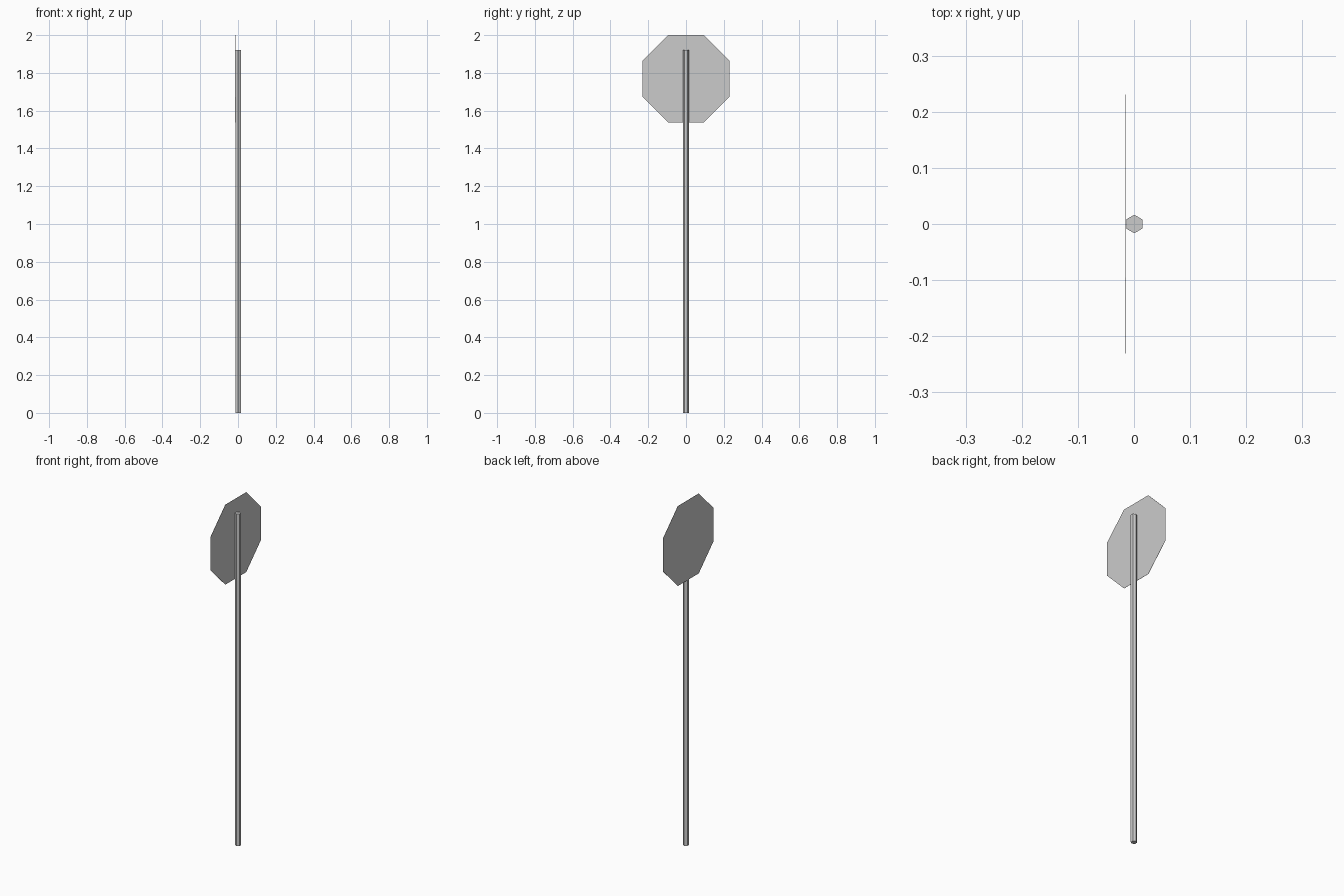
import bpy, math

if "Cube" in bpy.data.objects:
    bpy.data.objects.remove(bpy.data.objects["Cube"])


def prism(name, sides, radius, depth, location, rotation=(0, 0, 0), spin=0.0):
    """Flat-shaded n-sided prism; spin turns it about its own axis first."""
    bpy.ops.mesh.primitive_cylinder_add(vertices=sides, radius=radius, depth=depth)
    ob = bpy.context.object
    ob.name = name
    ob.rotation_euler = (0, 0, spin)
    bpy.ops.object.transform_apply(location=False, rotation=True, scale=False)
    ob.rotation_euler = rotation
    ob.location = location
    bpy.ops.object.transform_apply(location=True, rotation=True, scale=False)
    return ob


# Hexagonal post, corners pointing along y
prism("post", 6, 0.0165, 1.92, (0.0005, 0, 0.96))

# Thin octagonal sign plate on the -x side of the post, flat edges up and down
prism("sign_plate", 8, 0.231 / math.cos(math.pi / 8), 0.001,
      (-0.0145, 0, 1.769), rotation=(0, math.pi / 2, 0), spin=math.pi / 8)
